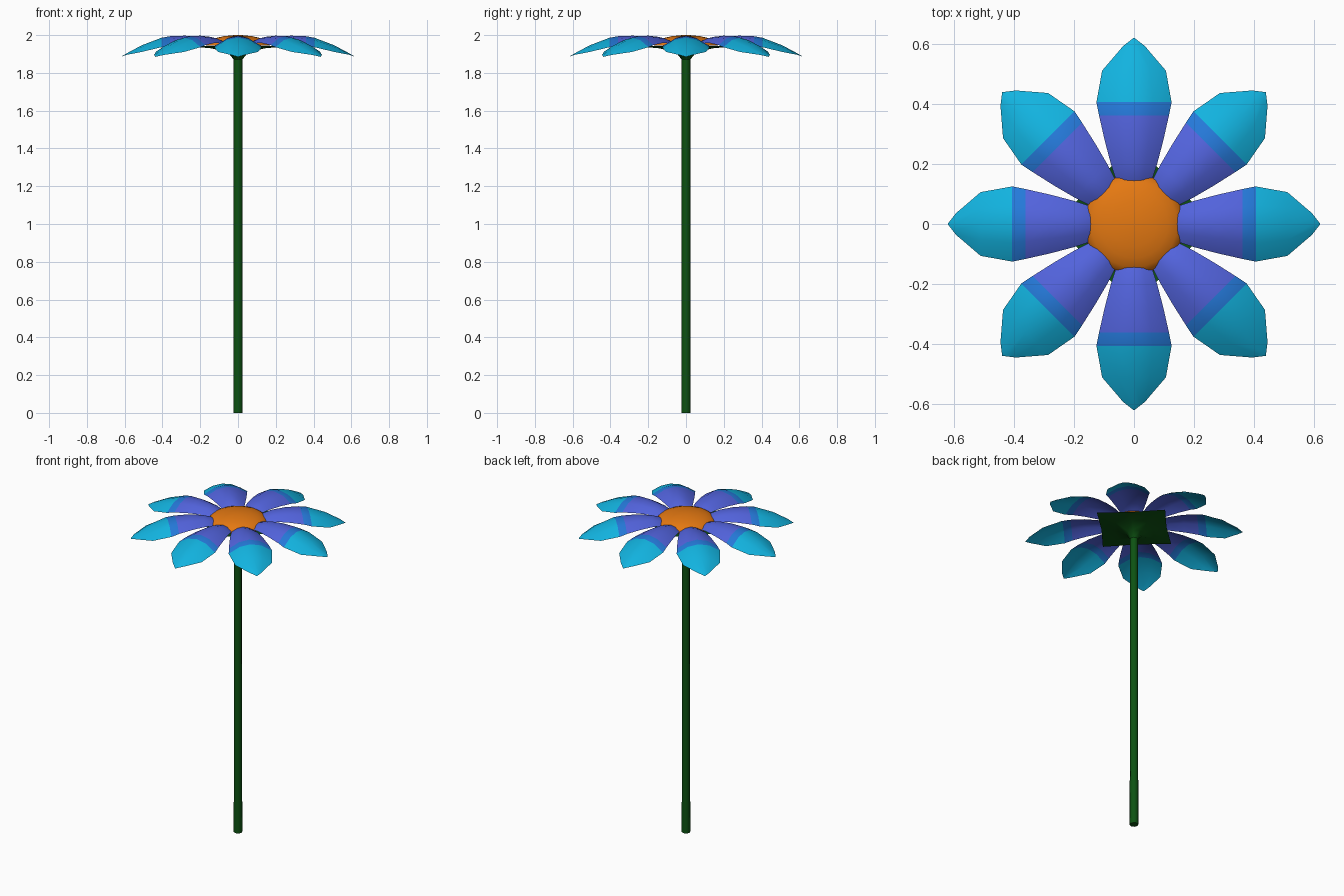
import bpy, bmesh, math
from mathutils import Matrix

if "Cube" in bpy.data.objects:
    bpy.data.objects.remove(bpy.data.objects["Cube"])


def material(name, rgb):
    m = bpy.data.materials.new(name)
    m.diffuse_color = (*rgb, 1)
    m.use_nodes = True
    m.node_tree.nodes["Principled BSDF"].inputs["Base Color"].default_value = m.diffuse_color
    return m


green = material("dark green", (0.004, 0.085, 0.006))
orange = material("orange", (0.78, 0.19, 0.006))
purple = material("violet blue", (0.085, 0.125, 0.72))
blue = material("mid blue", (0.018, 0.19, 0.69))
cyan = material("cyan", (0.006, 0.45, 0.74))


def finish(name, bm, mats, angle=50):
    bmesh.ops.remove_doubles(bm, verts=bm.verts, dist=1e-5)
    mesh = bpy.data.meshes.new(name)
    bm.to_mesh(mesh)
    bm.free()
    ob = bpy.data.objects.new(name, mesh)
    bpy.context.collection.objects.link(ob)
    for m in mats:
        mesh.materials.append(m)
    bpy.ops.object.select_all(action='DESELECT')
    ob.select_set(True)
    bpy.context.view_layer.objects.active = ob
    bpy.ops.object.shade_smooth_by_angle(angle=math.radians(angle))
    return ob


def bridge(bm, a, b):
    n = len(a)
    for i in range(n):
        bm.faces.new((a[i], a[(i + 1) % n], b[(i + 1) % n], b[i]))


def ring(bm, n, z, radius):
    pts = []
    for i in range(n):
        a = 2 * math.pi * i / n
        r = radius(i)
        pts.append(bm.verts.new((r * math.cos(a), r * math.sin(a), z)))
    return pts


# Stem
bm = bmesh.new()
rings = [ring(bm, 8, z, lambda i, r=r: r) for z, r in
         ((0, 0.025), (0.37, 0.024), (1.88, 0.023))]
for a, b in zip(rings, rings[1:]):
    bridge(bm, a, b)
bm.faces.new(rings[0][::-1])
finish("stem", bm, [green])

# Four-pointed sepal cup flaring out of the stem
bm = bmesh.new()
rings = [ring(bm, 8, z, lambda i, t=t, v=v: v if i % 2 else t) for z, t, v in
         ((1.87, 0.023, 0.023), (1.905, 0.05, 0.045),
          (1.93, 0.14, 0.11), (1.942, 0.275, 0.185))]
for a, b in zip(rings, rings[1:]):
    bridge(bm, a, b)
finish("sepals", bm, [green])

# Flower centre: shallow dome with a closed underside
bm = bmesh.new()
rings = []
for k in range(6):
    a = math.radians(k * 16)
    rings.append(ring(bm, 24, 1.944 + 0.056 * math.sin(a),
                      lambda i, r=0.17 * math.cos(a): r))
for a, b in zip(rings, rings[1:]):
    bridge(bm, a, b)
bm.faces.new(rings[0][::-1])
top = bm.verts.new((0, 0, 2.0))
last = rings[-1]
for i in range(24):
    bm.faces.new((last[i], last[(i + 1) % 24], top))
finish("flower_centre", bm, [orange])

# Petal rows: distance from axis, half width, ridge height, edge droop
ROWS = [(0.10, 0.045, 1.945, 0.010), (0.14, 0.058, 1.973, 0.020),
        (0.20, 0.077, 1.990, 0.030), (0.28, 0.098, 1.997, 0.040),
        (0.36, 0.116, 1.994, 0.047), (0.405, 0.125, 1.986, 0.050),
        (0.51, 0.106, 1.946, 0.035), (0.592, 0.036, 1.902, 0.007),
        (0.62, 0.0, 1.885, 0.0)]
US = (-1, -0.5, 0, 0.5, 1)
for p in range(8):
    bm = bmesh.new()
    grid = []
    for r, w, z, d in ROWS[:-1]:
        grid.append([bm.verts.new((r, u * w, z - d * u * u)) for u in US])
    for j in range(len(grid) - 1):
        shade = 0 if ROWS[j][0] < 0.35 else 1 if ROWS[j][0] < 0.40 else 2
        for i in range(4):
            f = bm.faces.new((grid[j][i], grid[j + 1][i],
                              grid[j + 1][i + 1], grid[j][i + 1]))
            f.material_index = shade
    tip = bm.verts.new((ROWS[-1][0], 0, ROWS[-1][2]))
    for i in range(4):
        f = bm.faces.new((grid[-1][i], tip, grid[-1][i + 1]))
        f.material_index = 2
    bmesh.ops.recalc_face_normals(bm, faces=bm.faces)
    if sum(f.normal.z for f in bm.faces) < 0:
        bmesh.ops.reverse_faces(bm, faces=bm.faces)
    bm.transform(Matrix.Rotation(p * math.pi / 4, 4, 'Z'))
    finish(f"petal_{p + 1}", bm, [purple, blue, cyan])
